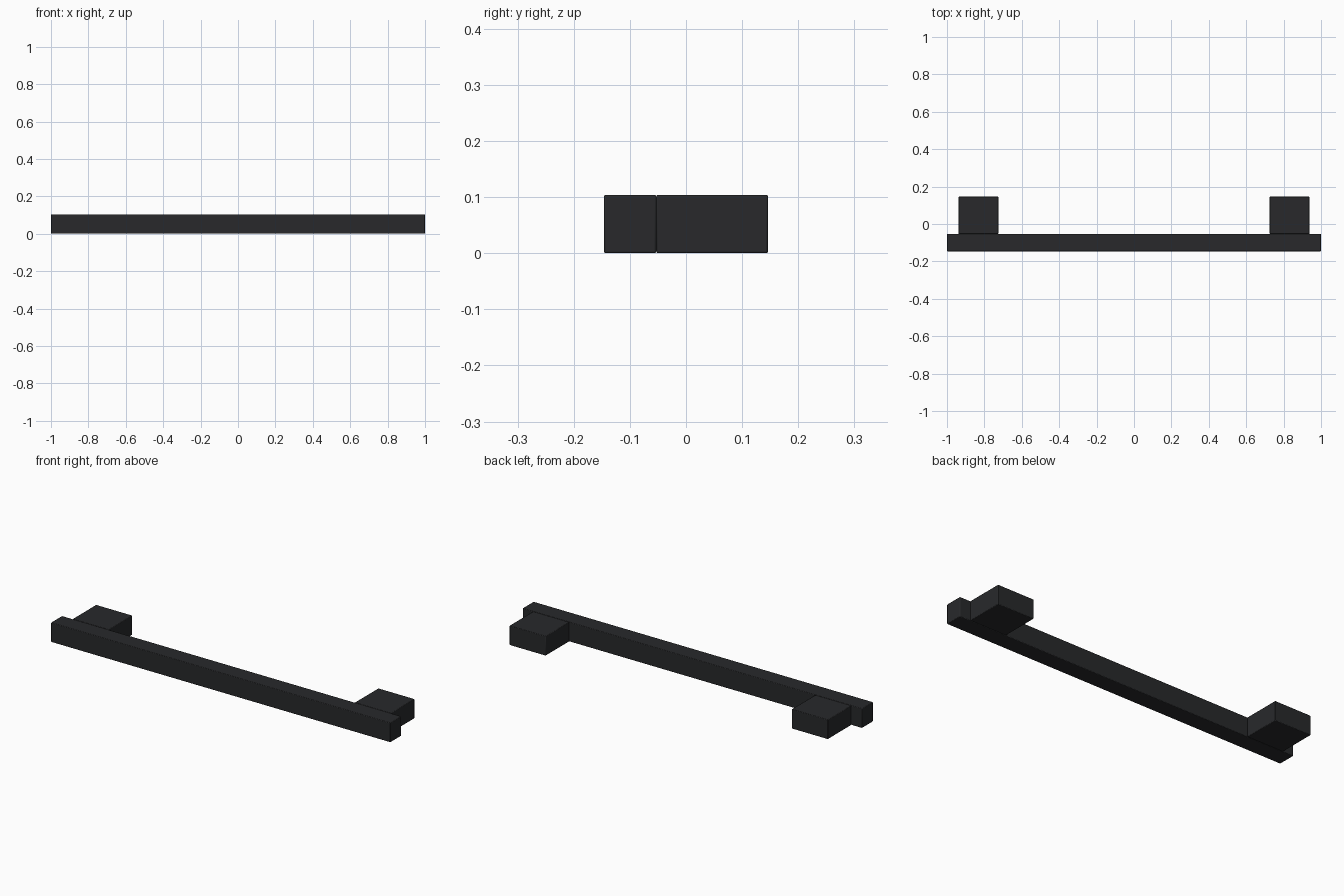
import bpy

if "Cube" in bpy.data.objects:
    bpy.data.objects.remove(bpy.data.objects["Cube"])

HEIGHT = 0.104
BEVEL = 0.003

black = bpy.data.materials.new("matte_black")
black.diffuse_color = (0.021, 0.022, 0.024, 1)
black.use_nodes = True
black.node_tree.nodes["Principled BSDF"].inputs["Base Color"].default_value = black.diffuse_color


def rounded_box(name, x, y):
    """Softly bevelled box spanning the x and y ranges, standing on z = 0."""
    bpy.ops.mesh.primitive_cube_add(
        size=1, location=(sum(x) / 2, sum(y) / 2, HEIGHT / 2))
    obj = bpy.context.object
    obj.name = name
    obj.scale = (x[1] - x[0], y[1] - y[0], HEIGHT)
    bpy.ops.object.transform_apply(location=False, rotation=False, scale=True)
    bevel = obj.modifiers.new("soft_edges", 'BEVEL')
    bevel.width = BEVEL
    bevel.segments = 2
    obj.data.materials.append(black)
    bpy.ops.object.shade_smooth_by_angle()
    return obj


# Long grip bar at the front
rounded_box("handle_bar", (-1, 1), (-0.146, -0.053))

# Two mounting blocks behind the bar
rounded_box("left_mount", (-0.938, -0.725), (-0.053, 0.146))
rounded_box("right_mount", (0.725, 0.938), (-0.053, 0.146))
